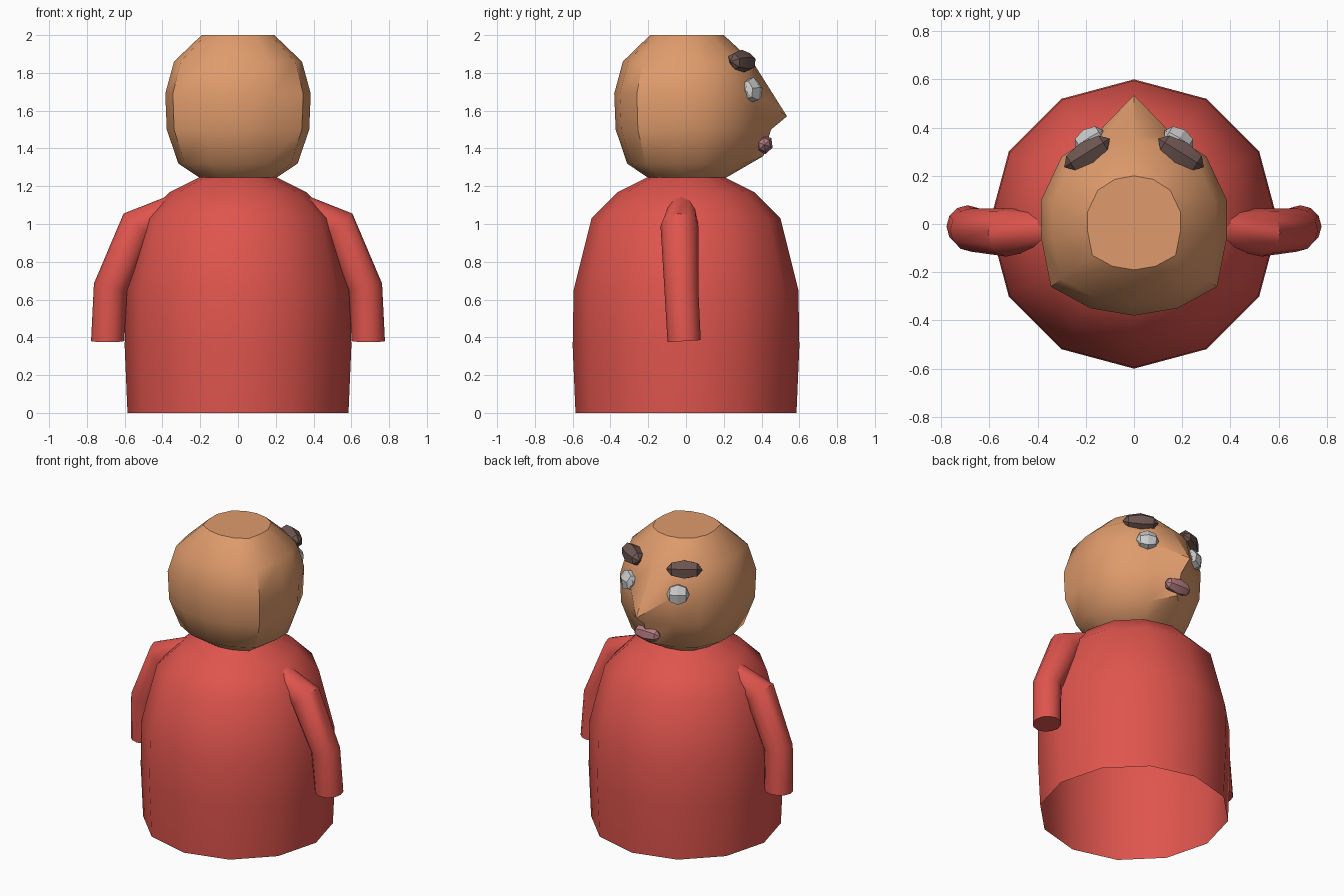
import bpy, bmesh
from math import cos, sin, pi, radians
from mathutils import Vector, Matrix

if "Cube" in bpy.data.objects:
    bpy.data.objects.remove(bpy.data.objects["Cube"])


def material(name, rgb):
    m = bpy.data.materials.new(name)
    m.diffuse_color = (*rgb, 1)
    m.use_nodes = True
    m.node_tree.nodes["Principled BSDF"].inputs["Base Color"].default_value = m.diffuse_color
    return m


RED = material("red cloth", (0.74, 0.09, 0.075))
SKIN = material("skin", (0.74, 0.33, 0.15))
BROWN = material("brow brown", (0.15, 0.09, 0.08))
PINK = material("lip pink", (0.48, 0.21, 0.23))


def finish(name, bm, mat=None, angle=40):
    bmesh.ops.recalc_face_normals(bm, faces=bm.faces)
    me = bpy.data.meshes.new(name)
    bm.to_mesh(me)
    bm.free()
    ob = bpy.data.objects.new(name, me)
    bpy.context.collection.objects.link(ob)
    if mat:
        me.materials.append(mat)
    bpy.context.view_layer.objects.active = ob
    ob.select_set(True)
    bpy.ops.object.shade_smooth_by_angle(angle=radians(angle))
    ob.select_set(False)
    return ob


def loft(name, rings, mat, cap_start=False, cap_end=False):
    """Skin a list of equal-length point rings."""
    bm = bmesh.new()
    vs = [[bm.verts.new(p) for p in r] for r in rings]
    n = len(vs[0])
    for a, b in zip(vs, vs[1:]):
        for i in range(n):
            j = (i + 1) % n
            bm.faces.new((a[i], a[j], b[j], b[i]))
    if cap_start:
        bm.faces.new(vs[0][::-1])
    if cap_end:
        bm.faces.new(vs[-1])
    return finish(name, bm, mat)


# Body: 12-sided bell, open underneath
profile = [(.585, 0), (.6, .35), (.595, .65), (.5, 1.03), (.36, 1.17), (.2, 1.25)]
loft("body", [[(r * cos(i * pi / 6), r * sin(i * pi / 6), z) for i in range(12)]
              for r, z in profile], RED)

# Head: one outline scaled per level, with nose and chin pulled forward
half = [(.18, -.35), (.345, -.26), (.385, -.06), (.385, .1), (.3, .28), (.16, .37)]
outline = [(0, -.38)] + half + [(0, .4)] + [(-x, y) for x, y in reversed(half)]
levels = [(1.245, .53), (1.32, .82), (1.5, .98), (1.69, 1), (1.86, .88), (2, .5)]
rings = [[Vector((x * s, y * s, z)) for x, y in outline] for z, s in levels]
rings[1][7] = Vector((0, .41, 1.36))
rings[2][7] = Vector((0, .45, 1.5))
rings[3][7] = Vector((0, .535, 1.57))
loft("head", rings, SKIN, cap_end=True)

# Arms: bent tubes with closed ends
path = [Vector(p) for p in ((.34, -.02, 1.08), (.53, -.035, .99),
                            (.675, -.025, .665), (.69, -.01, .38))]
normals = [Vector((.8, 0, -.4)), Vector((.65, 0, -.75)),
           Vector((.22, 0, -.97)), Vector((0, .06, -1))]
radii = [.075, .1, .09, .088]
for side, label in ((1, "right"), (-1, "left")):
    arm = []
    for c, n, r in zip(path, normals, radii):
        n = n.normalized()
        v = n.cross(Vector((0, 1, 0))).normalized()
        u = v.cross(n)
        ring = [c + r * (cos(i * pi / 6) * u + sin(i * pi / 6) * v) for i in range(12)]
        arm.append([(p.x * side, p.y, p.z) for p in ring])
    loft(label + "_arm", arm, RED, True, True)


def pebble(name, centre, size, turn, tilt, mat=None):
    """Faceted ellipsoid with its poles along x."""
    bm = bmesh.new()
    bmesh.ops.create_uvsphere(bm, u_segments=6, v_segments=4, radius=1)
    m = (Matrix.Translation(centre) @ Matrix.Rotation(radians(turn), 4, 'Z')
         @ Matrix.Rotation(radians(tilt), 4, 'X') @ Matrix.Diagonal((*size, 1))
         @ Matrix.Rotation(pi / 2, 4, 'Y'))
    bmesh.ops.transform(bm, matrix=m, verts=bm.verts)
    return finish(name, bm, mat, 30)


# Face: eyes, eyebrows, mouth
for side, label in ((1, "right"), (-1, "left")):
    pebble(label + "_eye", (.185 * side, .35, 1.71), (.07, .05, .072), -32 * side, 15)
    pebble(label + "_eyebrow", (.195 * side, .295, 1.86), (.112, .055, .065),
           -32 * side, 25, BROWN)
pebble("mouth", (0, .415, 1.42), (.1, .046, .052), 0, -20, PINK)
